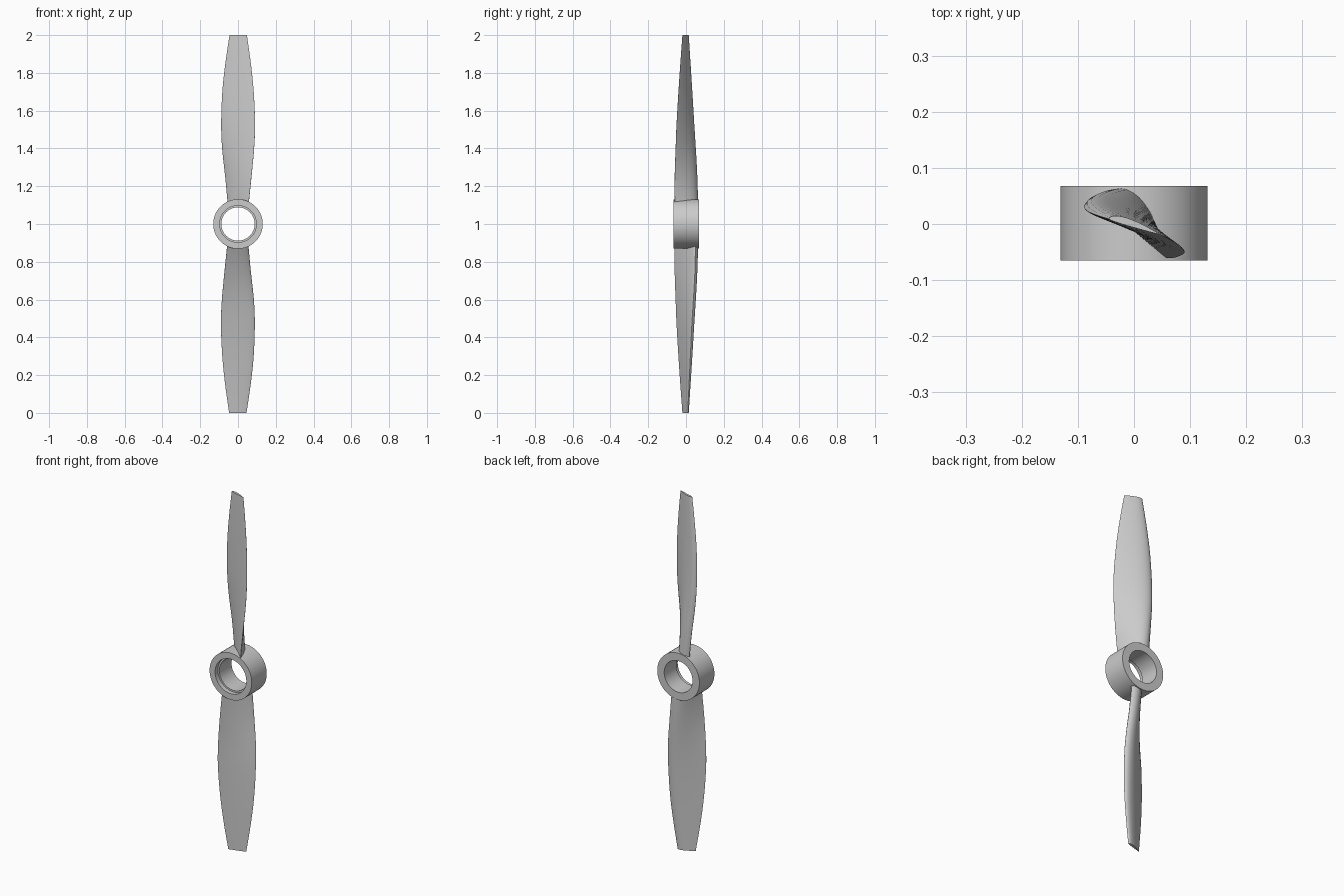
import bpy, bmesh, math
from mathutils import Vector, Matrix

cube = bpy.data.objects.get("Cube")
if cube:
    bpy.data.objects.remove(cube, do_unlink=True)

grey = bpy.data.materials.new("plain_grey")
grey.use_nodes = True
grey.diffuse_color = (0.6, 0.6, 0.6, 1)
grey.node_tree.nodes["Principled BSDF"].inputs["Base Color"].default_value = (0.6, 0.6, 0.6, 1)


def finish(bm, name):
    """Turn a bmesh into a smooth-shaded object with sharp edges kept."""
    bmesh.ops.recalc_face_normals(bm, faces=bm.faces)
    mesh = bpy.data.meshes.new(name)
    bm.to_mesh(mesh)
    bm.free()
    mesh.materials.append(grey)
    ob = bpy.data.objects.new(name, mesh)
    bpy.context.collection.objects.link(ob)
    bpy.ops.object.select_all(action='DESELECT')
    ob.select_set(True)
    bpy.context.view_layer.objects.active = ob
    bpy.ops.object.shade_smooth_by_angle(angle=math.radians(40))
    return ob


def loft(bm, rings, closed=False):
    """Skin quads between successive closed rings of points."""
    loops = [[bm.verts.new(p) for p in ring] for ring in rings]
    pairs = list(zip(loops, loops[1:]))
    if closed:
        pairs.append((loops[-1], loops[0]))
    for a, b in pairs:
        for i in range(len(a)):
            j = (i + 1) % len(a)
            bm.faces.new((a[i], a[j], b[j], b[i]))
    return loops


# Hub: a ring turned about the y axis, with a shallow counterbore in front
profile = [(0.131, -0.065), (0.131, 0.068), (0.088, 0.068),
           (0.088, -0.04), (0.097, -0.04), (0.097, -0.065)]
SEG = 64
bm = bmesh.new()
rings = []
for r, y in profile:
    angles = [2 * math.pi * i / SEG for i in range(SEG)]
    rings.append([(r * math.cos(a), y, 1 + r * math.sin(a)) for a in angles])
loft(bm, rings, closed=True)
finish(bm, "hub_ring")

# Blade stations: radius, leading edge x y, trailing edge x y, thickness
stations = [
    (0.105, -0.054, 0.050, 0.056, -0.060, 0.052),
    (0.25, -0.068, 0.047, 0.071, -0.060, 0.044),
    (0.40, -0.084, 0.039, 0.085, -0.055, 0.038),
    (0.53, -0.089, 0.031, 0.090, -0.050, 0.034),
    (0.70, -0.083, 0.023, 0.083, -0.040, 0.027),
    (0.85, -0.067, 0.016, 0.068, -0.030, 0.020),
    (1.00, -0.045, 0.009, 0.047, -0.019, 0.013),
]


def spline(points, steps):
    """Catmull-Rom interpolation through tuples."""
    out = []
    n = len(points)
    for i in range(n - 1):
        quad = [points[max(0, min(n - 1, k))] for k in range(i - 1, i + 3)]
        for s in range(steps):
            t = s / steps
            out.append([b + t / 2 * (c - a + t * (2*a - 5*b + 4*c - d + t * (3*(b - c) + d - a)))
                        for a, b, c, d in zip(*quad)])
    return out + [list(points[-1])]


def foil(s):
    """Aerofoil thickness along the chord, peak 1."""
    return 10 * (0.2969 * math.sqrt(s) - 0.126 * s - 0.3516 * s**2 + 0.2843 * s**3 - 0.1015 * s**4)


def section(r, lx, ly, tx, ty, thick):
    """Closed aerofoil ring: cambered back, nearly flat front."""
    lead, trail = Vector((lx, ly, r)), Vector((tx, ty, r))
    chord = trail - lead
    normal = Vector((-chord.y, chord.x, 0)).normalized()
    N = 16
    ss = [(1 - math.cos(math.pi * i / N)) / 2 for i in range(N + 1)]
    back = [lead + chord * s + normal * thick * 0.86 * foil(s) for s in ss]
    front = [lead + chord * s - normal * thick * 0.14 * foil(s) for s in ss[1:]]
    return back + front[::-1]


# Two blades, the lower one turned half a revolution about the hub axis
for name, turn in (("upper_blade", 0), ("lower_blade", math.pi)):
    bm = bmesh.new()
    loops = loft(bm, [section(*st) for st in spline(stations, 5)])
    bm.faces.new(loops[0])
    bm.faces.new(loops[-1])
    bm.transform(Matrix.Translation((0, 0, 1)) @ Matrix.Rotation(turn, 4, 'Y'))
    finish(bm, name)
